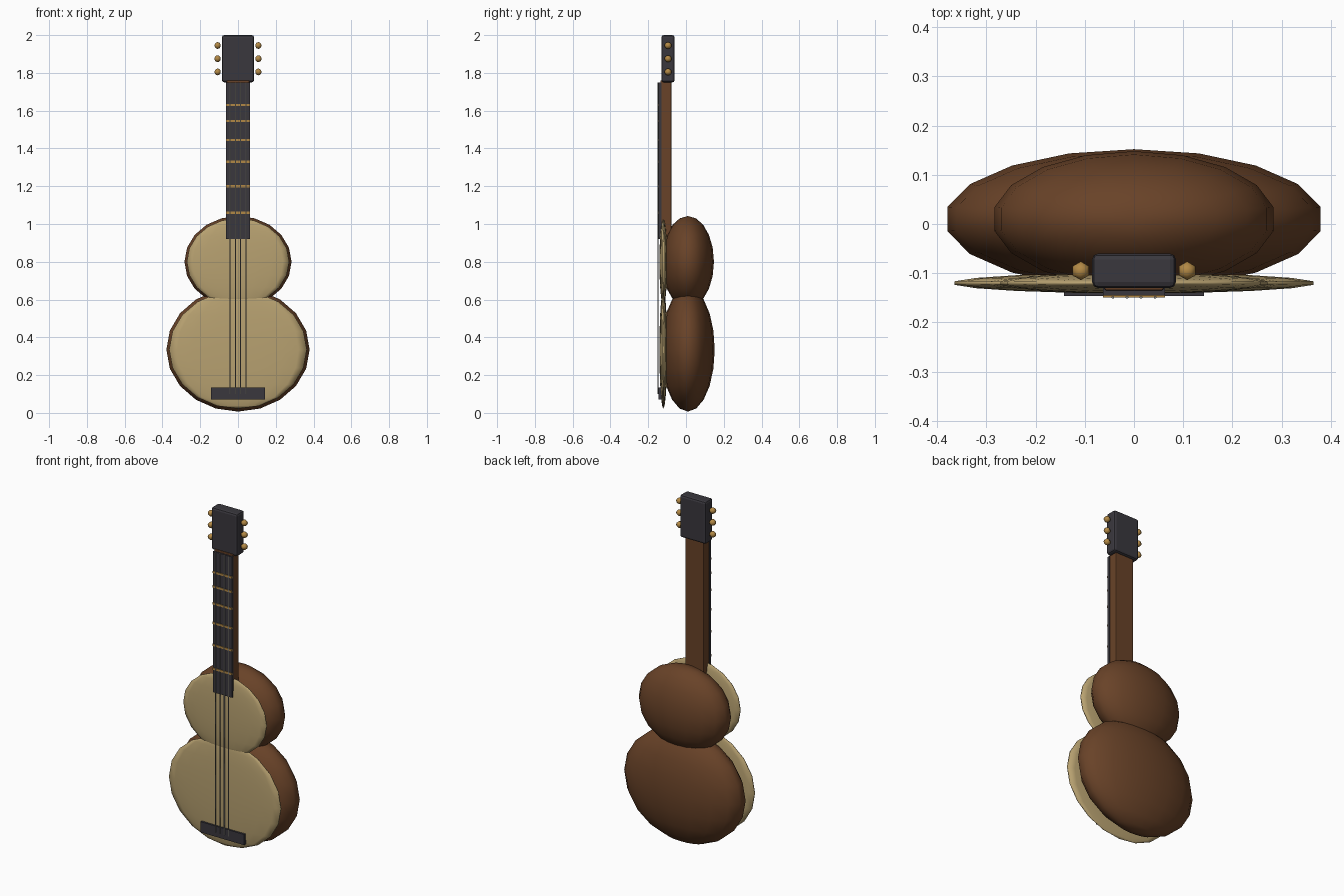
import bpy
import bmesh
from mathutils import Matrix, Vector

if "Cube" in bpy.data.objects:
    bpy.data.objects.remove(bpy.data.objects["Cube"])


def material(name, rgb, rough=0.5):
    m = bpy.data.materials.new(name)
    m.use_nodes = True
    m.diffuse_color = (*rgb, 1)
    m.node_tree.nodes["Principled BSDF"].inputs["Base Color"].default_value = (*rgb, 1)
    return m


brown = material("dark brown wood", (0.14, 0.055, 0.021))
spruce = material("pale spruce", (0.48, 0.36, 0.165))
ebony = material("black ebony", (0.042, 0.039, 0.048))
gold = material("brass gold", (0.45, 0.25, 0.06))
steel = material("string grey", (0.24, 0.23, 0.21))


def finish(bm, name, mat, smooth=False):
    mesh = bpy.data.meshes.new(name)
    bm.to_mesh(mesh)
    bm.free()
    mesh.materials.append(mat)
    for p in mesh.polygons:
        p.use_smooth = smooth
    ob = bpy.data.objects.new(name, mesh)
    bpy.context.collection.objects.link(ob)
    return ob


def place(center, scale):
    return Matrix.Translation(center) @ Matrix.Diagonal((*scale, 1))


def ellipsoid(name, center, radii, mat, segments=18, rings=10):
    bm = bmesh.new()
    bmesh.ops.create_uvsphere(bm, u_segments=segments, v_segments=rings, radius=1,
                              matrix=place(center, radii))
    return finish(bm, name, mat, True)


def box(name, low, high, mat, bevel=0):
    low, high = Vector(low), Vector(high)
    bm = bmesh.new()
    bmesh.ops.create_cube(bm, size=1, matrix=place((low + high) / 2, high - low))
    ob = finish(bm, name, mat)
    if bevel:
        mod = ob.modifiers.new("rounded edges", "BEVEL")
        mod.width = bevel
        mod.segments = 2
    return ob


def rod(name, center, radius, length, mat, sides=6):
    bm = bmesh.new()
    bmesh.ops.create_cone(bm, cap_ends=True, segments=sides, radius1=radius, radius2=radius,
                          depth=length, matrix=Matrix.Translation(center))
    return finish(bm, name, mat)


# Body: two bulging bouts with thin soundboards in front
ellipsoid("lower_bout", (0, 0.01, 0.335), (0.385, 0.142, 0.328), brown)
ellipsoid("upper_bout", (0, 0.01, 0.80), (0.288, 0.138, 0.242), brown)
ellipsoid("lower_soundboard", (0, -0.12, 0.335), (0.37, 0.021, 0.313), spruce)
ellipsoid("upper_soundboard", (0, -0.12, 0.80), (0.275, 0.021, 0.23), spruce)

# Neck, fingerboard and headstock
box("neck", (-0.06, -0.135, 0.90), (0.06, -0.078, 1.76), brown, 0.004)
box("fingerboard", (-0.063, -0.145, 0.92), (0.063, -0.13, 1.75), ebony)
box("headstock", (-0.085, -0.13, 1.75), (0.085, -0.06, 2.0), ebony, 0.012)
box("bridge", (-0.142, -0.146, 0.072), (0.142, -0.122, 0.135), ebony)

# Frets
for i, z in enumerate((1.06, 1.20, 1.33, 1.445, 1.545, 1.63)):
    box(f"fret_{i + 1}", (-0.063, -0.149, z - 0.006), (0.063, -0.143, z + 0.006), gold)

# Strings
for i in range(4):
    x = (i - 1.5) * 0.0285
    rod(f"string_{i + 1}", (x, -0.149, 0.925), 0.003, 1.65, steel)

# Tuning pegs on both sides of the headstock
for side, label in ((1, "left"), (-1, "right")):
    for i in range(3):
        ellipsoid(f"tuning_peg_{label}_{i + 1}", (side * 0.108, -0.095, 1.805 + i * 0.07),
                  (0.019, 0.019, 0.018), gold, 6, 6)
